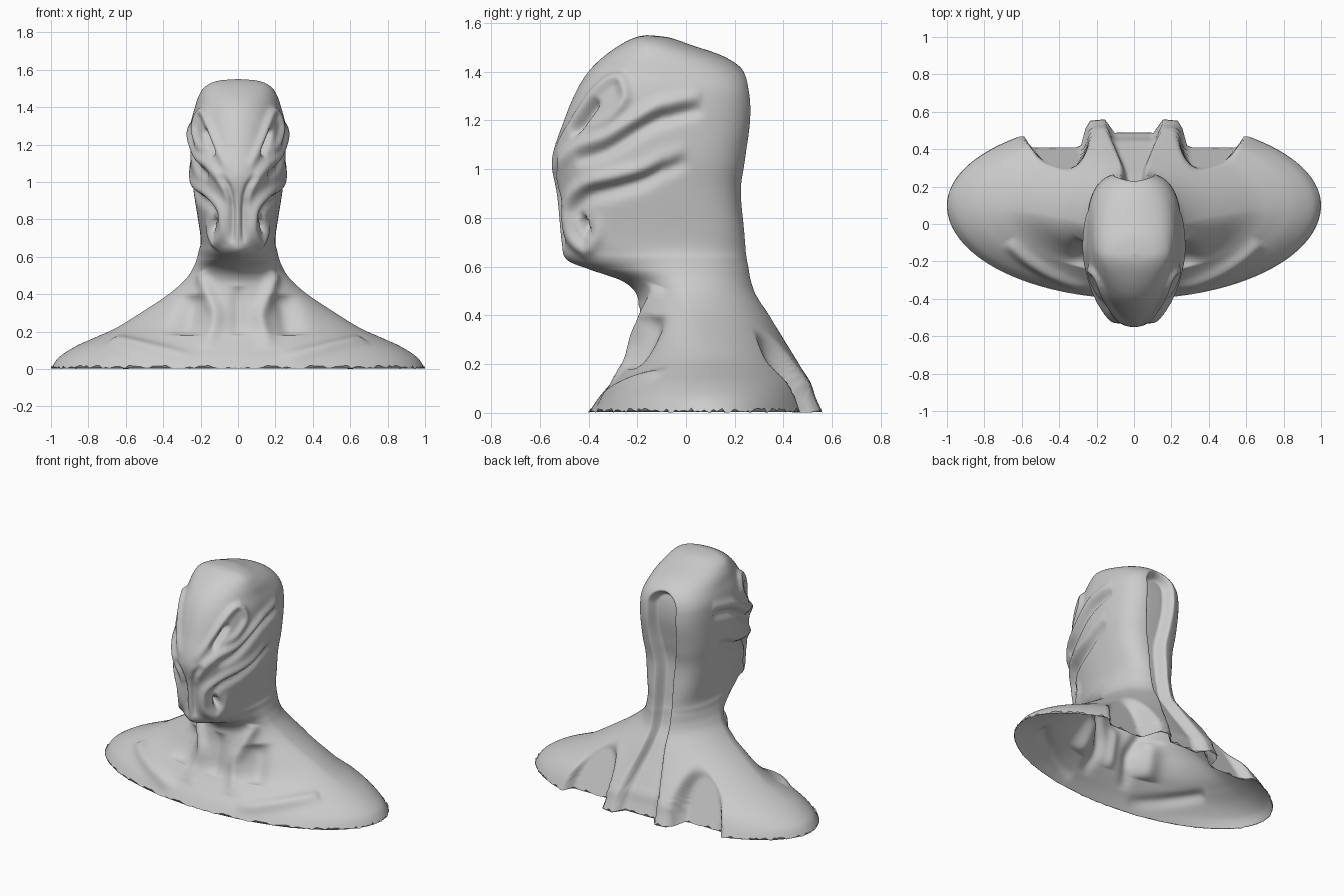
import bpy, bmesh, math, random
from mathutils import Vector
from mathutils.geometry import intersect_point_line

random.seed(4)
if "Cube" in bpy.data.objects:
    bpy.data.objects.remove(bpy.data.objects["Cube"], do_unlink=True)

# Body sections: height, half width, front y, back y
SECTIONS = [
    (0, 1, -.4, .565), (.06, .96, -.36, .54), (.12, .87, -.31, .52), (.17, .76, -.27, .49),
    (.22, .65, -.24, .46), (.3, .52, -.22, .41), (.4, .37, -.2, .35), (.48, .28, -.2, .3),
    (.54, .24, -.26, .28), (.59, .22, -.4, .27), (.63, .21, -.49, .26), (.7, .2, -.51, .25),
    (.9, .23, -.53, .23), (1.04, .25, -.55, .25), (1.2, .255, -.5, .275), (1.32, .25, -.45, .27),
    (1.4, .23, -.4, .24), (1.46, .21, -.34, .16), (1.51, .175, -.27, .02), (1.54, .11, -.21, -.07),
    (1.55, 0, -.16, -.16)]
STEPS_PER_SECTION, STEPS_PER_STROKE, AROUND = 10, 3, 120


def smooth(value):
    value = min(max(value, 0), 1)
    return value * value * (3 - 2 * value)


def blend(rows, s):
    """Catmull-Rom curve through the rows, at position s."""
    last = len(rows) - 1
    i = min(int(s), last - 1)
    t = s - i
    near = [rows[min(max(i + k, 0), last)] for k in (-1, 0, 1, 2)]
    return [b + .5 * t * (c - a + t * (2 * a - 5 * b + 4 * c - d + t * (3 * (b - c) + d - a)))
            for a, b, c, d in zip(*near)]


def sampled(rows, steps):
    return [blend(rows, k / steps) for k in range((len(rows) - 1) * steps + 1)]


def point_on(section, degrees):
    """Point of a section; zero degrees is the front, half a turn the back."""
    z, width, front, back = section
    angle = math.radians(degrees)
    centre = .1 - .2 * smooth(z) - .06 * smooth((z - 1.4) / .15)
    if degrees > 90:
        roundness = 2 + smooth((z - .5) / .3) * smooth((1.5 - z) / .2)
    else:
        roundness = 2 - .4 * smooth((z - .1) / .2) * smooth((.7 - z) / .1)
    power = 2 / roundness
    reach = (front if degrees <= 90 else back) - centre
    return Vector((width * max(math.sin(angle), 0) ** power,
                   centre + reach * abs(math.cos(angle)) ** power, z))


def point_at_height(degrees, z):
    for i, (below, above) in enumerate(zip(SECTIONS, SECTIONS[1:])):
        if above[0] >= z:
            return point_on(blend(SECTIONS, i + (z - below[0]) / (above[0] - below[0])), degrees)


# Sculpted paths of (degrees, height) on the surface
CHEEK_SWEEP = [(50, .82), (48, .73), (36, .68), (23, .75), (26, .86), (45, .94), (64, .97),
               (82, 1.01), (100, 1.1)]
UPPER_SWEEP = [(8, .88), (20, 1), (38, 1.09), (58, 1.13), (76, 1.21), (92, 1.27), (108, 1.3)]
BROW_SWIRL = [(12, 1.06), (26, 1.18), (42, 1.33), (57, 1.37), (66, 1.29), (56, 1.2), (42, 1.16)]
NECK_TENDON = [(56, .52), (40, .45), (25, .36), (17, .28), (10, .1)]

strokes = []


def stroke(height, radius, path, drop=0):
    """Raise a ridge, or carve a groove where height is negative."""
    points = [point_at_height(a, z - drop) for a, z in sampled(path, STEPS_PER_STROKE)]
    heights = [p.z for p in points]
    strokes.append((height, radius, points, min(heights) - 3 * radius, max(heights) + 3 * radius))


for sweep in (CHEEK_SWEEP, UPPER_SWEEP):
    stroke(.024, .03, sweep)
    stroke(-.028, .028, sweep[-5:], drop=.055)
stroke(.022, .024, BROW_SWIRL)
stroke(.032, .04, NECK_TENDON)
stroke(-.06, .028, [(36, .77), (42, .79)])              # cheek pit
stroke(-.04, .018, [(30, 1.14), (45, 1.28)])            # eye slit
stroke(-.024, .018, [(10, .68), (9, .92), (22, 1.04)])  # channel beside the nose
stroke(-.02, .04, [(0, .44), (0, .18)])                 # throat
stroke(-.04, .07, [(44, .4), (24, .18)])                # collar hollow
stroke(.022, .04, [(14, .06), (40, .13), (60, .16)])    # collar bone


def stroke_height(p):
    total = 0
    for height, radius, path, lowest, highest in strokes:
        if not lowest < p.z < highest:
            continue
        nearest, along, count = math.inf, 0, len(path) - 1
        for i in range(count):
            a, b = path[i], path[i + 1]
            t = min(max(intersect_point_line(p, a, b)[1], 0), 1)
            distance = (p - a.lerp(b, t)).length
            if distance < nearest:
                nearest, along = distance, (i + t) / count
        taper = 1 - (2 * along - 1) ** 4
        total += height * taper * math.exp(-(nearest / radius) ** 2)
    return total


def spine_channel(p):
    """Depth of the channel that runs down the back."""
    half = .06 + .04 * smooth((p.z - .8) / .4) + .08 * smooth((.5 - p.z) / .45)
    across = math.hypot(p.x, max(p.z - 1.3, 0))
    return .075 * smooth((half + .015 - across) / .05)


def shoulder_hollow(p):
    """Depth of the arched hollow behind each shoulder, down to a leaning floor."""
    d = math.hypot((p.x - .42 + .2 * p.z) / .17, p.z / .36)
    floor = .41 - .4 * p.z
    return max(p.y - floor, 0) * smooth((1.05 - d) / .3)


# Left half of the bust
bm = bmesh.new()
rows = [[bm.verts.new(point_on(section, 180 * j / AROUND)) for j in range(AROUND + 1)]
        for section in sampled(SECTIONS, STEPS_PER_SECTION)]
for low, high in zip(rows, rows[1:]):
    for j in range(AROUND):
        bm.faces.new((low[j], low[j + 1], high[j + 1], high[j]))
bm.normal_update()

# Carve the strokes and the hollows of the back
for row in rows:
    for j, v in enumerate(row):
        move = v.normal * stroke_height(v.co)
        if j > AROUND / 2:
            move.y -= max(spine_channel(v.co), shoulder_hollow(v.co))
        v.co += move
    row[0].co.x = row[-1].co.x = 0

# Torn lower edge
for v in rows[0]:
    v.co.z = random.uniform(0, .02)
rows[0][AROUND // 2].co.z = 0
bmesh.ops.remove_doubles(bm, verts=bm.verts, dist=.0001)

mesh = bpy.data.meshes.new("bust")
bm.to_mesh(mesh)
bm.free()
bust = bpy.data.objects.new("bust", mesh)
bpy.context.collection.objects.link(bust)

# Right half and smooth shading
mirror = bust.modifiers.new("mirror", "MIRROR")
mirror.merge_threshold = .001
bpy.context.view_layer.objects.active = bust
bust.select_set(True)
bpy.ops.object.shade_smooth()

# Clay colour
clay = bpy.data.materials.new("grey clay")
clay.use_nodes = True
colour = (.6, .6, .6, 1)
clay.diffuse_color = colour
clay.node_tree.nodes["Principled BSDF"].inputs["Base Color"].default_value = colour
mesh.materials.append(clay)
